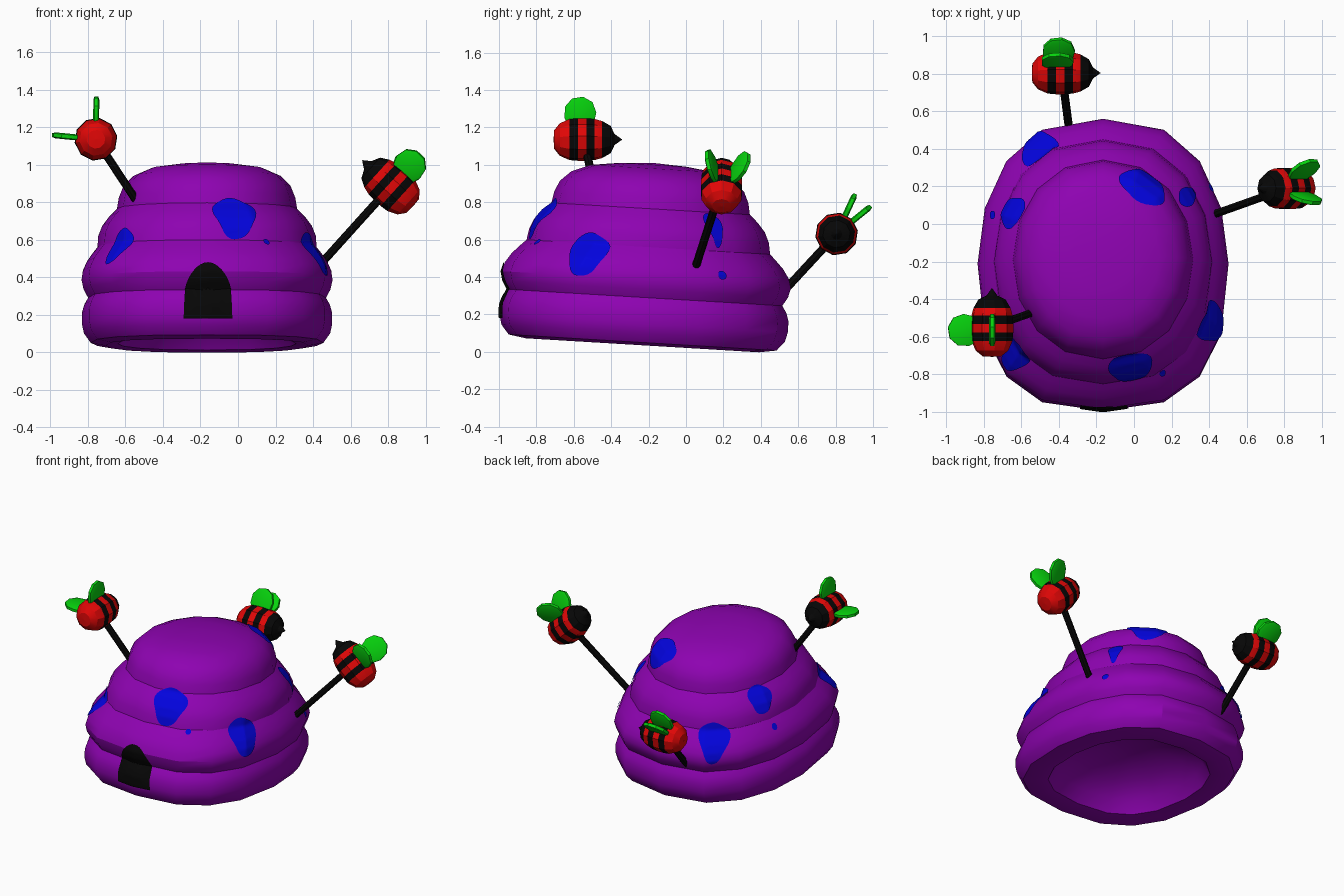
import bpy, bmesh, math
from mathutils import Vector
from mathutils.bvhtree import BVHTree

if "Cube" in bpy.data.objects:
    bpy.data.objects.remove(bpy.data.objects["Cube"])


def material(name, rgb):
    m = bpy.data.materials.new(name)
    m.use_nodes = True
    m.diffuse_color = (*rgb, 1)
    m.node_tree.nodes["Principled BSDF"].inputs["Base Color"].default_value = (*rgb, 1)
    return m


PURPLE = material("purple", (0.27, 0.001, 0.44))
BLUE = material("blue", (0.001, 0.001, 0.72))
BLACK = material("black", (0.002, 0.002, 0.002))
RED = material("red", (0.75, 0.002, 0.002))
GREEN = material("green", (0.002, 0.65, 0.004))


def finish(bm, name, mats, angle=30):
    bmesh.ops.remove_doubles(bm, verts=bm.verts, dist=1e-5)
    bmesh.ops.recalc_face_normals(bm, faces=bm.faces)
    me = bpy.data.meshes.new(name)
    bm.to_mesh(me)
    bm.free()
    ob = bpy.data.objects.new(name, me)
    bpy.context.collection.objects.link(ob)
    for m in mats:
        me.materials.append(m)
    bpy.ops.object.select_all(action="DESELECT")
    ob.select_set(True)
    bpy.context.view_layer.objects.active = ob
    bpy.ops.object.shade_smooth_by_angle(angle=math.radians(angle))
    return ob


def skin(bm, rings, rule=lambda i: 0):
    """Bridge a list of equally long point loops; rule gives each band's material."""
    loops = [[bm.verts.new(p) for p in r] for r in rings]
    n = len(loops[0])
    for i, (a, b) in enumerate(zip(loops, loops[1:])):
        for k in range(n):
            j = (k + 1) % n
            bm.faces.new((a[k], a[j], b[j], b[k])).material_index = rule(i)
    return loops


# Hive: stacked bulging bands, hollow underneath, leaning slightly backwards
CX, CY, LEAN = -0.165, -0.235, 0.06
PROFILE = [  # height, radius across
    (0.3, 0.001), (0.28, 0.16), (0.22, 0.33), (0.13, 0.43), (0.045, 0.475), (0.035, 0.54),
    (0.05, 0.62), (0.1, 0.656), (0.15, 0.667), (0.21, 0.667), (0.255, 0.654), (0.29, 0.634),
    (0.335, 0.658), (0.385, 0.669), (0.435, 0.662), (0.485, 0.64), (0.53, 0.608), (0.56, 0.584),
    (0.62, 0.58), (0.675, 0.558), (0.725, 0.52), (0.765, 0.48),
    (0.825, 0.47), (0.885, 0.446), (0.94, 0.392), (0.98, 0.3), (1.0, 0.16), (1.01, 0.001)]


def power(value, exponent):
    return math.copysign(abs(value) ** exponent, value)


def hive_ring(z, r, sides=16):
    # the lower bands are longer and squarer, most of all at the front
    rise = min(max((z - 0.4) / 0.4, 0), 1)
    stretch = 1.155 - 0.05 * min(rise * 2, 1)
    pts = []
    for k in range(sides):
        c, s = math.cos(k * math.tau / sides), math.sin(k * math.tau / sides)
        x = r * power(c, 0.75 + 0.17 * rise)
        y = r * stretch * (s if s > 0 else power(s, 0.78 + 0.2 * rise))
        pts.append(Vector((CX + x, CY + y + LEAN * z, z - LEAN * y)))
    return pts


bm = bmesh.new()
skin(bm, [hive_ring(z, r) for z, r in PROFILE])
bmesh.ops.remove_doubles(bm, verts=bm.verts, dist=0.003)
bmesh.ops.recalc_face_normals(bm, faces=bm.faces)
surface = BVHTree.FromBMesh(bm)
finish(bm, "hive", [PURPLE], 30)


# Thin plates that hug the hive
def plate(name, centre, direction, outline, mat, steps=12):
    d = direction.normalized()
    side = Vector((0, 0, 1)).cross(d).normalized()
    up = d.cross(side)

    def drop(u, v):
        p = centre + side * u + up * v
        hit = surface.ray_cast(p + d * 0.6, -d)[0]
        return (hit if hit else p) + d * 0.008

    bm = bmesh.new()
    rings = [[drop(u * s / steps, v * s / steps) for u, v in outline]
             for s in range(steps, 0, -1)]
    inner = skin(bm, rings)[-1]
    bm.faces.new(inner)
    ob = finish(bm, name, [mat])
    # keep the sheet facing outwards
    if sum((f.normal.dot(d) for f in ob.data.polygons)) < 0:
        ob.data.flip_normals()


def blob(w, h, taper, wobble, n=32):
    pts = []
    for k in range(n):
        t = k * math.tau / n
        r = 1 + wobble * (math.sin(3 * t + 0.6) + 0.6 * math.sin(5 * t))
        pts.append((w * r * math.cos(t) * (1 + taper * math.sin(t)), h * r * math.sin(t)))
    return pts


SPOTS = [  # name, centre, half width, half height, taper
    ("front_spot", (-0.01, -0.8, 0.735), 0.112, 0.13, 0.15),
    ("front_dot", (0.155, -0.8, 0.59), 0.018, 0.018, 0),
    ("front_right_spot", (-0.635, -0.7, 0.565), 0.075, 0.11, 0.1),
    ("front_left_spot", (0.4, -0.52, 0.52), 0.1, 0.125, 0.1),
    ("left_spot", (0.31, 0.165, 0.665), 0.045, 0.105, 0.4),
    ("left_dot", (0.45, 0.22, 0.41), 0.024, 0.024, 0),
    ("crown_spot", (0.06, 0.215, 0.9), 0.13, 0.115, 0.1),
    ("back_spot", (-0.49, 0.37, 0.45), 0.095, 0.13, 0.35),
    ("right_spot", (-0.66, 0.07, 0.69), 0.085, 0.1, 0.1),
    ("right_dot", (-0.77, 0.055, 0.505), 0.022, 0.022, 0),
]
for name, c, w, h, taper in SPOTS:
    c = Vector(c)
    plate(name, c, c - Vector((CX, -0.2, 0.4)), blob(w, h, taper, 0.06 if w > 0.03 else 0), BLUE)

# Arched doorway
arch = []
for k in range(17):
    a = math.pi * k / 16
    arch.append((0.122 * math.cos(a) * (1 - 0.2 * math.sin(a)), 0.01 + 0.14 * math.sin(a)))
foot = [(-0.13 + 0.26 * k / 8, -0.15) for k in range(9)]
door = arch + [(-0.127, -0.07)] + foot + [(0.127, -0.07)]
plate("doorway", Vector((CX + 0.005, -0.98, 0.33)), Vector((0, -1, 0)), door, BLACK)


# Bees on sticks
BODY = [(-0.16, 0.001), (-0.157, 0.05), (-0.127, 0.088), (-0.075, 0.111), (-0.03, 0.115),
        (0.015, 0.115), (0.06, 0.111), (0.1, 0.1), (0.145, 0.074), (0.166, 0.03),
        (0.206, 0.001)]
BLACK_BANDS = {3, 5, 7, 8, 9}
WING_EDGE = [(-1, 0.001), (-1, 0.82), (-0.6, 1), (0.6, 1), (1, 0.82), (1, 0.001)]


def tube(centre, axis, profile, sides):
    u = axis.orthogonal().normalized()
    v = axis.cross(u)
    return [[centre + axis * t + (u * math.cos(a) + v * math.sin(a)) * r
             for a in (math.tau * k / sides for k in range(sides))]
            for t, r in profile]


def wing(name, centre, tip, axis):
    out = tip - centre
    length = out.length
    out.normalize()
    axis = (axis - out * axis.dot(out)).normalized()
    thick = out.cross(axis)
    mid = centre + out * (length - 0.1)
    bm = bmesh.new()
    skin(bm, tube(Vector(), Vector((0, 0, 1)), WING_EDGE, 10))
    for v in bm.verts:
        x, y, z = v.co
        v.co = mid + out * (0.1 * x) + axis * (0.086 * y * (1 + 0.12 * x)) + thick * (0.016 * z)
    finish(bm, name, [GREEN])


def bee(name, centre, axis, tips, foot):
    c, ax, foot = Vector(centre), Vector(axis).normalized(), Vector(foot)
    bm = bmesh.new()
    skin(bm, tube(c, ax, BODY, 10), lambda i: int(i in BLACK_BANDS))
    finish(bm, name + "_body", [RED, BLACK], 25)
    for label, tip in zip(("first", "second"), tips):
        wing(f"{name}_{label}_wing", c - ax * 0.02, Vector(tip), ax)
    bm = bmesh.new()
    stick = c - foot
    ends = tube(foot, stick.normalized(), [(-0.03, 0.022), (stick.length, 0.022)], 8)
    for loop in skin(bm, ends):
        bm.faces.new(loop)
    finish(bm, name + "_stick", [BLACK])


bee("right_bee", (-0.757, -0.548, 1.135), (0, 1, 0),
    [(-0.755, -0.565, 1.365), (-0.993, -0.565, 1.158)], (-0.55, -0.475, 0.82))
bee("back_bee", (-0.385, 0.805, 0.63), (1, 0, 0),
    [(-0.41, 0.905, 0.845), (-0.4, 0.99, 0.78)], (-0.345, 0.5, 0.3))
bee("left_bee", (0.815, 0.19, 0.885), (-0.74, 0, 0.67),
    [(0.95, 0.34, 1.05), (0.965, 0.11, 1.065)], (0.45, 0.06, 0.48))
